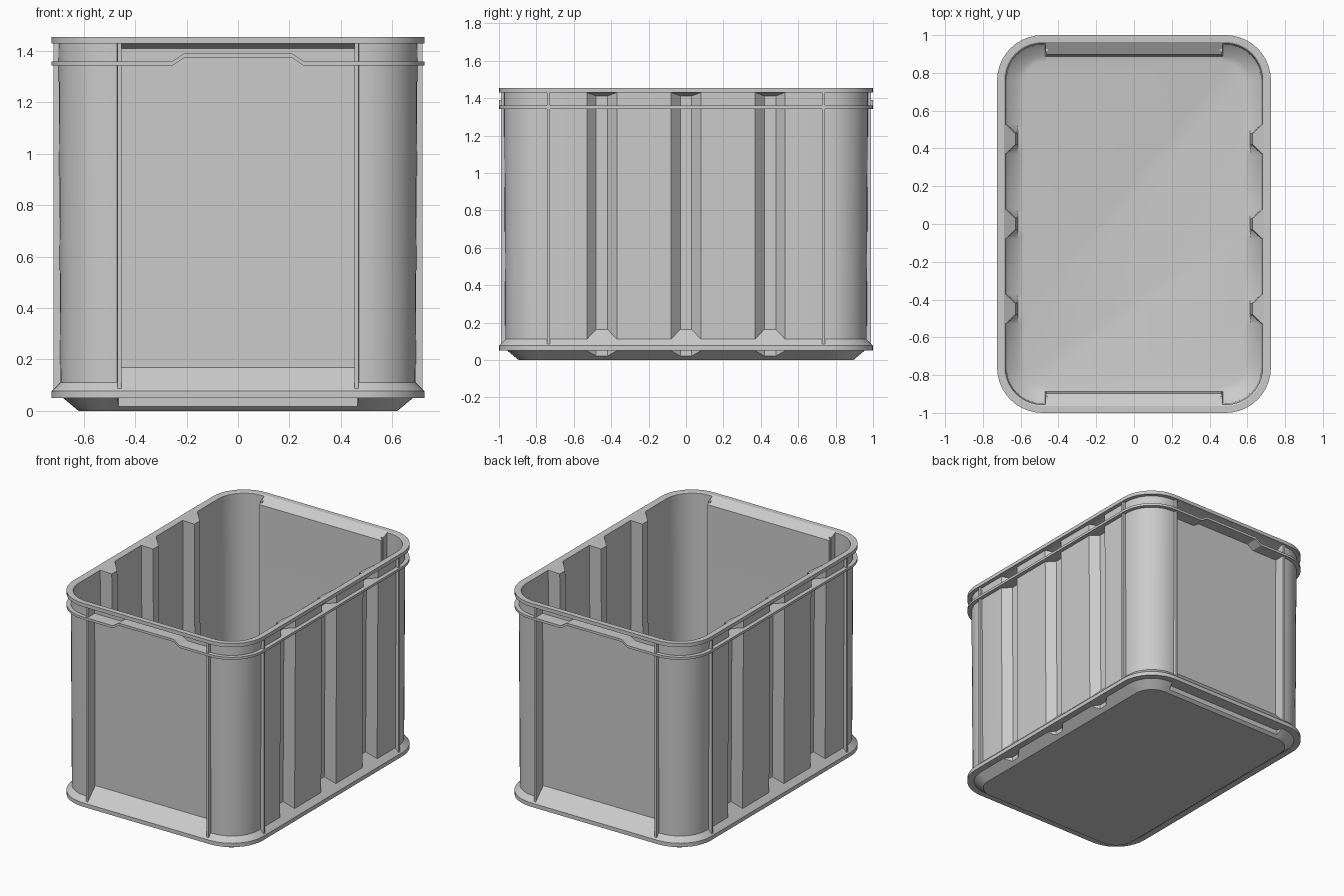
import bpy, bmesh
from math import sin, cos, pi

if "Cube" in bpy.data.objects:
    bpy.data.objects.remove(bpy.data.objects["Cube"])

# Outline stations: (base x, base y, normal x, normal y, wall depth behind rim, flange rise)
CX, CY, R = 0.485, 0.76, 0.24
BAY, GROOVE, PANEL, THICK = 0.027, 0.08, 0.085, 0.017


def stations():
    q = [(x, CY, 0, 1, d, rise) for x, d, rise in
         ((0.21, PANEL, 0.03), (0.255, PANEL, 0), (0.464, PANEL, 0), (0.47, BAY, 0))]
    for i in range(11):                                   # rounded corner
        a = pi / 2 * (1 - i / 10)
        q.append((CX, CY, cos(a), sin(a), BAY, 0))
    for y, d in ((0.53, BAY), (0.48, GROOVE), (0.42, GROOVE),
                 (0.37, BAY), (0.08, BAY), (0.03, GROOVE)):
        q.append((CX, y, 1, 0, d, 0))

    def flip(sx, sy):
        return [(bx * sx, by * sy, nx * sx, ny * sy, d, r) for bx, by, nx, ny, d, r in q]
    return q + flip(1, -1)[::-1] + flip(-1, -1) + flip(-1, 1)[::-1]


ST = stations()


def finish(name, bm):
    bmesh.ops.recalc_face_normals(bm, faces=bm.faces[:])
    me = bpy.data.meshes.new(name)
    bm.to_mesh(me)
    bm.free()
    ob = bpy.data.objects.new(name, me)
    bpy.context.collection.objects.link(ob)
    bpy.ops.object.select_all(action='DESELECT')
    ob.select_set(True)
    bpy.context.view_layer.objects.active = ob
    bpy.ops.object.shade_smooth_by_angle(angle=pi / 6)
    return ob


def loft(name, section, closed):
    """Sweep section(d, rise) -> [(inset, z), ...] round the outline."""
    bm = bmesh.new()
    cols = []
    for bx, by, nx, ny, d, rise in ST:
        cols.append([bm.verts.new((bx + nx * (R - i), by + ny * (R - i), z))
                     for i, z in section(d, rise)])
    n, m = len(cols), len(cols[0])
    for k in range(n):
        a, b = cols[k], cols[(k + 1) % n]
        for j in range(m if closed else m - 1):
            jj = (j + 1) % m
            bm.faces.new((a[j], b[j], b[jj], a[jj]))
    if not closed:                                        # underside and inner floor
        bm.faces.new([c[0] for c in cols])
        bm.faces.new([c[-1] for c in cols])
    bmesh.ops.remove_doubles(bm, verts=bm.verts[:], dist=1e-5)
    return finish(name, bm)


def shell(d, rise):
    foot = max(0.045, d)
    low, inner = d + 0.007, d + THICK
    return [(0.105, 0), (foot, (0.105 - foot) * 0.83), (foot, 0.05),      # foot
            (0, 0.05), (0, 0.077), (low, 0.077 + low),                    # skirt
            (d, 1.43 - (d - BAY) * 0.35), (min(0.03, d) - 0.002, 1.43),   # outer wall
            (0, 1.43), (0, 1.455), (0.036, 1.455),                        # rim
            (inner, 1.455 - (inner - 0.036) * 0.6),
            (low + THICK, 0.075), (0.112, 0.025), (0.145, 0.018)]         # inner wall, floor


def mid_flange(d, rise):
    z0, z1 = 1.343 + rise, 1.36 + rise
    return [(d + 0.008, z0), (0, z0), (0, z1), (d + 0.008, z1)]


loft("crate_shell", shell, False)
loft("upper_flange", mid_flange, True)


def rib(name, x0, x1, y0, y1):
    bm = bmesh.new()
    bmesh.ops.create_cube(bm, size=1)
    for v in bm.verts:
        v.co = (x1 if v.co.x > 0 else x0, y1 if v.co.y > 0 else y0,
                1.432 if v.co.z > 0 else 0.07)
    finish(name, bm)


# Upright ribs beside each corner post
for sx in (-1, 1):
    for sy in (-1, 1):
        rib("end_rib", *sorted((sx * 0.454, sx * 0.469)), *sorted((sy * 0.91, sy * 0.99)))
        rib("side_rib", *sorted((sx * 0.688, sx * 0.717)), *sorted((sy * 0.728, sy * 0.743)))
